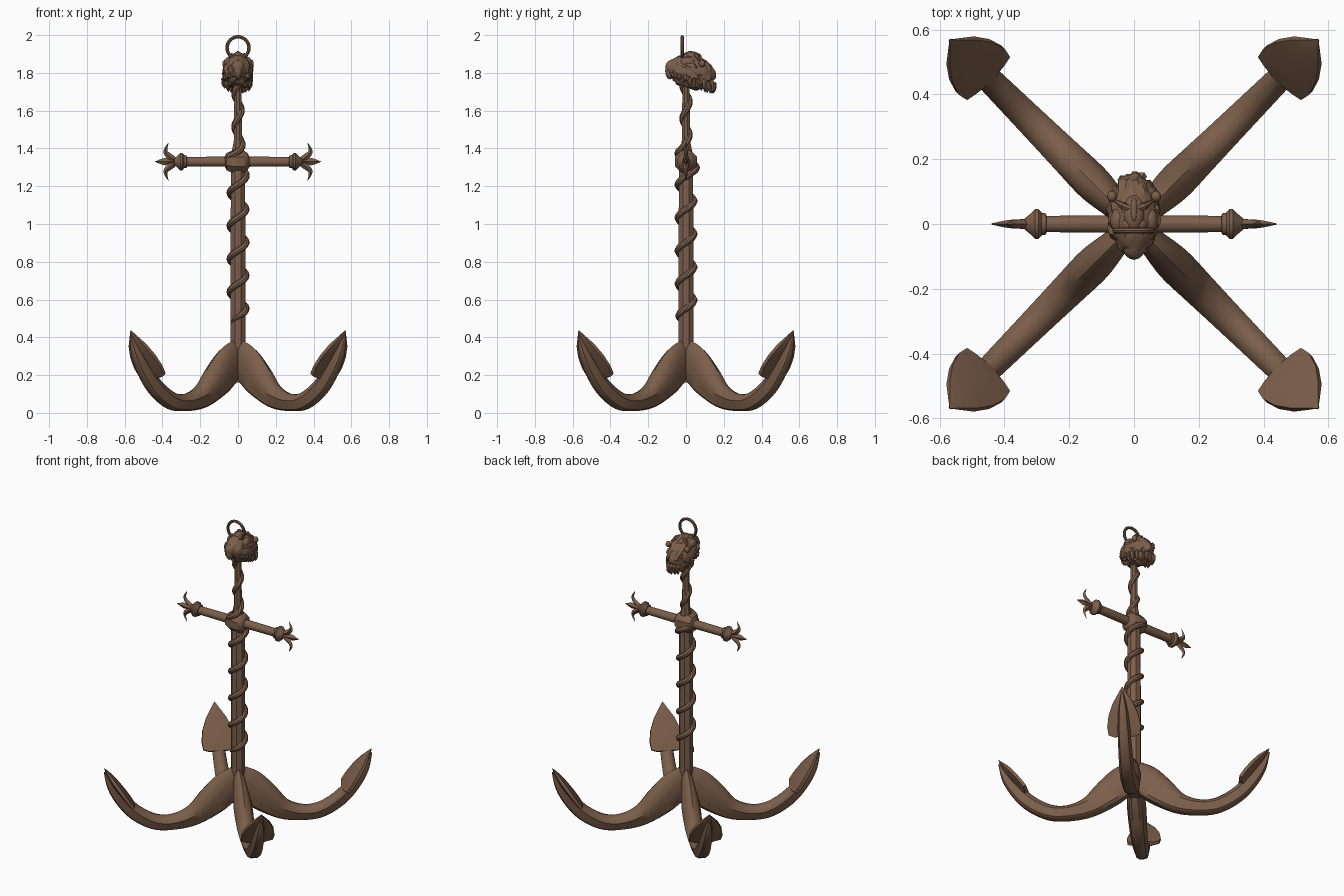
import bpy, bmesh, math, random
from mathutils import Vector, Matrix, noise

random.seed(4)
if "Cube" in bpy.data.objects:
    bpy.data.objects.remove(bpy.data.objects["Cube"], do_unlink=True)

# One weathered bronze colour
bronze = bpy.data.materials.new("weathered_bronze")
bronze.use_nodes = True
COLOUR = (0.2, 0.112, 0.068, 1)
bronze.diffuse_color = COLOUR
bronze.node_tree.nodes["Principled BSDF"].inputs["Base Color"].default_value = COLOUR
parts = []


def finish(name, bm):
    bmesh.ops.recalc_face_normals(bm, faces=bm.faces)
    mesh = bpy.data.meshes.new(name)
    bm.to_mesh(mesh)
    bm.free()
    mesh.materials.append(bronze)
    ob = bpy.data.objects.new(name, mesh)
    bpy.context.collection.objects.link(ob)
    parts.append(ob)
    return ob


def loft(bm, rings, closed=False):
    """Skin a row of equal-sized point rings, capping the ends unless closed."""
    rows = [[bm.verts.new(p) for p in ring] for ring in rings]
    n = len(rows[0])
    pairs = list(zip(rows, rows[1:])) + ([(rows[-1], rows[0])] if closed else [])
    for a, b in pairs:
        for i in range(n):
            j = (i + 1) % n
            bm.faces.new((a[i], a[j], b[j], b[i]))
    if not closed:
        bm.faces.new(rows[0])
        bm.faces.new(rows[-1])


def tube(bm, path, radii, sides=8, closed=False):
    """Round section swept along a path."""
    rings = []
    n = len(path)
    for i, p in enumerate(path):
        a = path[i - 1] if i or closed else p
        b = path[(i + 1) % n] if i < n - 1 or closed else p
        t = (b - a).normalized()
        ref = Vector((0, 1, 0)) if abs(t.y) < 0.9 else Vector((0, 0, 1))
        u = t.cross(ref).normalized()
        v = t.cross(u)
        rings.append([p + radii[i] * (u * math.cos(k * math.tau / sides) + v * math.sin(k * math.tau / sides))
                      for k in range(sides)])
    loft(bm, rings, closed)


def turned(bm, profile, axis, sides=8):
    """Lathe (position, radius) pairs about an axis."""
    u = Vector((0, 1, 0))
    v = axis.cross(u)
    loft(bm, [[axis * d + r * (u * math.cos((k + .5) * math.tau / sides) + v * math.sin((k + .5) * math.tau / sides))
               for k in range(sides)] for d, r in profile])


def ball(bm, centre, size, rot=0, sub=2):
    """Ellipsoid tipped about x."""
    m = Matrix.Translation(centre) @ Matrix.Rotation(rot, 4, 'X') @ Matrix.Diagonal((*size, 1))
    return bmesh.ops.create_icosphere(bm, subdivisions=sub, radius=1, matrix=m)["verts"]


def smooth_path(points, steps=5):
    """Catmull-Rom through tuples of any length."""
    pts = [Vector(p) for p in points]
    pts = [2 * pts[0] - pts[1]] + pts + [2 * pts[-1] - pts[-2]]
    out = []
    for a, b, c, d in zip(pts, pts[1:], pts[2:], pts[3:]):
        for s in range(steps):
            t = s / steps
            out.append(0.5 * (2 * b + (c - a) * t + (2 * a - 5 * b + 4 * c - d) * t ** 2
                              + (3 * b - a - 3 * c + d) * t ** 3))
    return out + [pts[-2]]


# Shank with a thin neck
bm = bmesh.new()
turned(bm, [(.16, .045), (.36, .043), (1.36, .041), (1.44, .024), (1.76, .02)], Vector((0, 0, 1)))
finish("shank", bm)

# Rope winding up the shank and tightening round the neck
path, radii = [], []
for i in range(201):
    z = .48 + 1.27 * i / 200
    a = math.pi + math.tau * (z - .64) / .175
    k = min(max((z - 1.36) / .08, 0), 1)
    off = .043 * (1 - k) + .018 * k
    if 1.25 < z < 1.4:
        off += .016 * math.sin(math.pi * (z - 1.25) / .15)
    path.append(Vector((off * math.cos(a), off * math.sin(a), z)))
    radii.append(min(.0175, .004 + (z - .48) * .3))
bm = bmesh.new()
tube(bm, path, radii)
finish("rope_coil", bm)

# Crossbar with knobs and central collar
half = [(.05, .028), (.27, .026), (.272, .034), (.285, .036), (.295, .048), (.305, .048), (.325, .028), (.335, .02)]
bm = bmesh.new()
turned(bm, [(-d, r) for d, r in reversed(half)] + half, Vector((1, 0, 0)), 12)
turned(bm, [(-.07, .03), (-.06, .05), (-.03, .064), (.03, .064), (.05, .05), (.06, .03)], Vector((1, 0, 0)))
bmesh.ops.translate(bm, verts=bm.verts, vec=(0, 0, 1.33))
finish("crossbar", bm)


def blade(bm, spine, side):
    """Flattened leaf following (x, z, half height, half thickness)."""
    rings = []
    for i, p in enumerate(spine):
        a, b = spine[max(i - 1, 0)], spine[min(i + 1, len(spine) - 1)]
        t = Vector((b[0] - a[0], 0, b[1] - a[1])).normalized()
        n = Vector((-t.z, 0, t.x))
        c = Vector((p[0], 0, p[1]))
        y = Vector((0, p[3], 0))
        rings.append([(q.x * side, q.y, q.z + 1.33) for q in (c + n * p[2], c + y, c - n * p[2], c - y)])
    loft(bm, rings)


# Three-pronged leaf finials
for side, label in ((1, "left"), (-1, "right")):
    bm = bmesh.new()
    blade(bm, smooth_path([(.32, 0, .02, .018), (.36, 0, .012, .014), (.39, 0, .019, .012), (.44, 0, .001, .002)]), side)
    for up in (1, -1):
        blade(bm, smooth_path([(.32, 0, .012, .016), (.352, .02 * up, .017, .014), (.38, .045 * up, .013, .01),
                               (.382, .068 * up, .008, .007), (.368, .1 * up, .001, .002)]), side)
    finish(label + "_finial", bm)

# Four curved arms: (radius, z, half depth, half width)
spine = smooth_path([(.0, .29, .1, .03), (.07, .255, .1, .045), (.16, .175, .09, .058), (.27, .09, .062, .055),
                     (.39, .056, .046, .05), (.5, .066, .046, .046), (.61, .13, .046, .042), (.69, .215, .042, .038),
                     (.755, .31, .03, .028), (.802, .41, .005, .005)])
# Flat keel below, rounded back above: (across, depth)
section = [(math.cos(a) * (1 if math.sin(a) > 0 else .85), max(math.sin(a), -.75) / (1 if math.sin(a) > 0 else .75))
           for a in (math.tau * (k + .5) / 14 for k in range(14))]
# Spade-shaped flukes: (distance from base, half width)
spade = [(-.012, .06), (0, .094), (.05, .1), (.12, .088), (.19, .06), (.245, .026), (.285, .002)]
along, face = Vector((.57, 0, .82)), Vector((-.82, 0, .57))
for k, label in enumerate(("back_left", "back_right", "front_right", "front_left")):
    turn = Matrix.Rotation(math.radians(45 + 90 * k), 4, 'Z')
    bm = bmesh.new()
    rings = []
    for i, p in enumerate(spine):
        a, b = spine[max(i - 1, 0)], spine[min(i + 1, len(spine) - 1)]
        t = Vector((b[0] - a[0], 0, b[1] - a[1])).normalized()
        n = Vector((-t.z, 0, t.x))
        rings.append([Vector((p[0], 0, p[1])) + n * p[2] * d + Vector((0, p[3] * w, 0)) for w, d in section])
    loft(bm, rings)
    bmesh.ops.transform(bm, matrix=turn, verts=bm.verts)
    finish(label + "_arm", bm)

    bm = bmesh.new()
    base = Vector((.641, 0, .203))
    rings = []
    for d, w in spade:
        e = .012 * min(1, w / .05)
        c = base + along * d
        rings.append([c + face * f + Vector((0, y, 0)) for y, f in
                      ((-w, e * .6), (0, e * 1.3), (w, e * .6), (w, -e), (0, -e * 2.5), (-w, -e))])
    loft(bm, rings)
    bmesh.ops.transform(bm, matrix=turn, verts=bm.verts)
    finish(label + "_fluke", bm)

# Shaggy mane, tipped so the face looks upward
TIP = -.3
bm = bmesh.new()
centre = Vector((0, .03, 1.805))
for v in ball(bm, centre, (.079, .125, .088), TIP, 4):
    d = (v.co - centre).normalized()
    lump = noise.noise(Vector((d.x * 5, d.y * 5, d.z * 2.5))) + .5 * noise.noise(d * 11)
    v.co += d * lump * (.016 if d.z < .5 else .006)
# Locks of hair hanging round the rim
for i in range(34):
    a = math.tau * i / 34 + random.uniform(-.08, .08)
    s = random.uniform(.7, .95)
    p = centre + Vector((.068 * s * math.cos(a), .11 * s * math.sin(a), -.035 - .03 * math.sin(a)))
    out = Vector((.012 * math.cos(a), .02 * math.sin(a), 0))
    drop = Vector((0, 0, -.05 if math.sin(a) > -.2 else -.022))
    tube(bm, [p - drop * .5, p + out, p + out + drop * .6, p + out * .7 + drop], [.006, .016, .012, .001], 6)
finish("mane", bm)

# Face: muzzle, nose, brows, cheeks, chin and ears
bm = bmesh.new()
ball(bm, (0, .035, 1.875), (.034, .058, .034), TIP, 3)
ball(bm, (0, .012, 1.898), (.015, .016, .012))
ball(bm, (0, .045, 1.9), (.011, .04, .012), TIP)
ball(bm, (0, -.068, 1.83), (.036, .042, .04), 0, 3)
ball(bm, (0, -.085, 1.81), (.022, .026, .045))
for s in (-1, 1):
    ball(bm, (s * .019, -.002, 1.88), (.022, .02, .022))
    ball(bm, (s * .05, .01, 1.855), (.024, .04, .03))
    ball(bm, (s * .03, .04, 1.884), (.009, .007, .006))
    tube(bm, [Vector((s * .008, .045, 1.895)), Vector((s * .032, .055, 1.894)), Vector((s * .058, .072, 1.865))],
         [.008, .012, .004], 6)
    ball(bm, (s * .068, .085, 1.85), (.016, .018, .02))
    # Fangs
    tube(bm, [Vector((s * .026, -.012, 1.885)), Vector((s * .025, -.036, 1.878)), Vector((s * .022, -.05, 1.87))],
         [.007, .006, .001], 6)
finish("lion_face", bm)

# Ring held in the mouth
bm = bmesh.new()
tube(bm, [Vector((.058 * math.cos(a), -.02, 1.933 + .058 * math.sin(a)))
          for a in (math.tau * i / 40 for i in range(40))], [.009] * 40, 8, True)
finish("mouth_ring", bm)

# Smooth shading with crisp edges
bpy.ops.object.select_all(action='DESELECT')
for ob in parts:
    ob.select_set(True)
bpy.context.view_layer.objects.active = parts[0]
bpy.ops.object.shade_smooth_by_angle(angle=math.radians(35))
